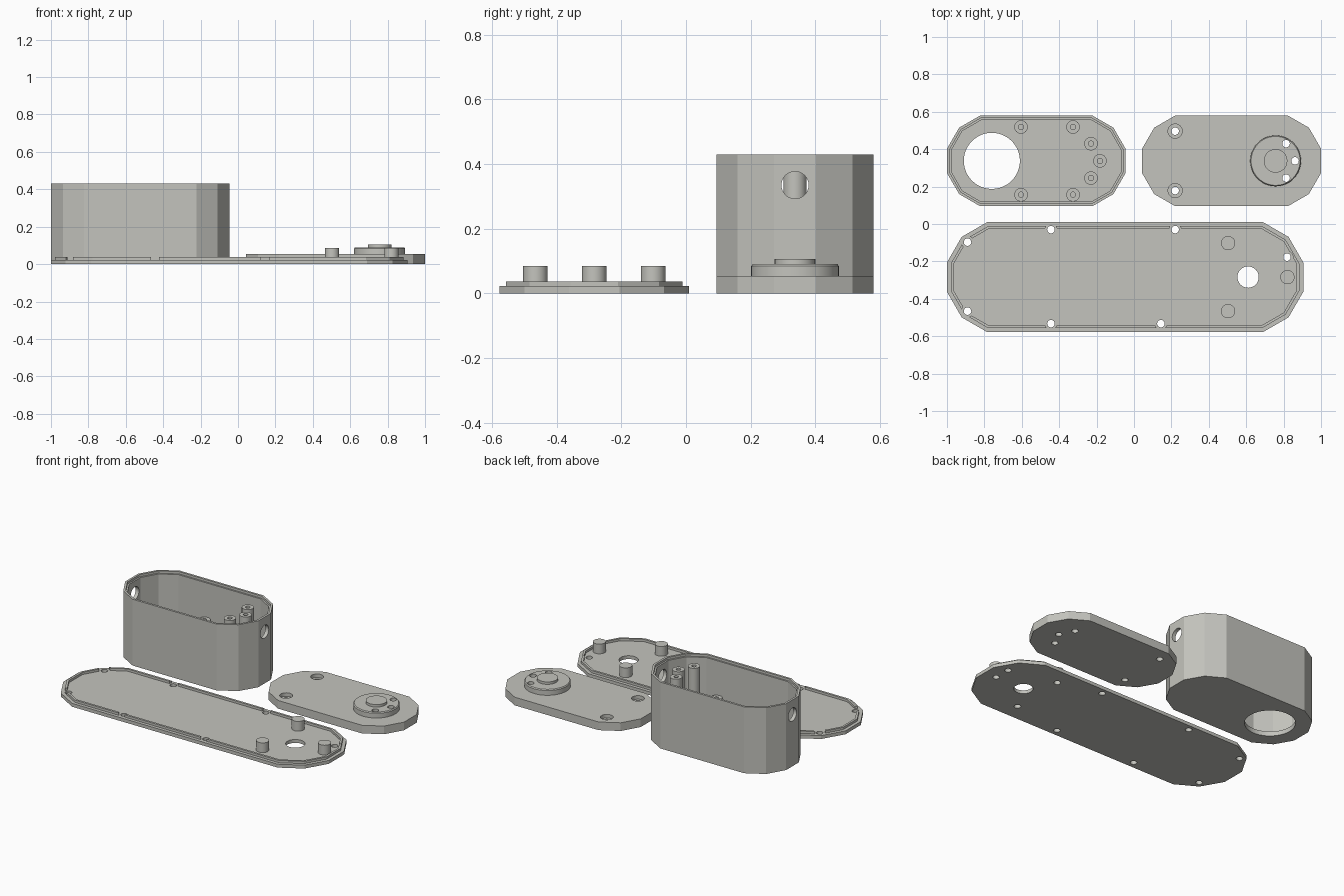
import bpy, bmesh, math
from mathutils import Matrix, Vector

if "Cube" in bpy.data.objects:
    bpy.data.objects.remove(bpy.data.objects["Cube"])

gray = bpy.data.materials.new("warm_gray")
gray.diffuse_color = (0.55, 0.55, 0.51, 1)
gray.use_nodes = True
gray.node_tree.nodes["Principled BSDF"].inputs["Base Color"].default_value = gray.diffuse_color

MID = 0.3375      # centre line of box and lid
LOW = -0.284      # centre line of long plate


def outline(x0, x1, yc, half, inset=0.0):
    """Rounded slot outline whose ends are half twelve-sided polygons."""
    r = (half - inset) / math.cos(math.radians(15))
    pts = []
    for cx, start in ((x1 - half, -75), (x0 + half, 105)):
        for k in range(6):
            a = math.radians(start + 30 * k)
            pts.append((cx + r * math.cos(a), yc + r * math.sin(a)))
    return pts


def prism(bm, pts, z0, z1):
    lo = [bm.verts.new((x, y, z0)) for x, y in pts]
    hi = [bm.verts.new((x, y, z1)) for x, y in pts]
    bm.faces.new(lo[::-1])
    bm.faces.new(hi)
    for i in range(len(pts)):
        j = (i + 1) % len(pts)
        bm.faces.new((lo[i], lo[j], hi[j], hi[i]))


def disc(bm, x, y, r, z0, z1, r_top=None, n=32):
    bmesh.ops.create_cone(bm, cap_ends=True, segments=n, radius1=r,
                          radius2=r if r_top is None else r_top, depth=z1 - z0,
                          matrix=Matrix.Translation((x, y, (z0 + z1) / 2)))


def make(name, build):
    bm = bmesh.new()
    build(bm)
    me = bpy.data.meshes.new(name)
    bm.to_mesh(me)
    bm.free()
    me.materials.append(gray)
    ob = bpy.data.objects.new(name, me)
    bpy.context.collection.objects.link(ob)
    return ob


def discs(spots, r, z0, z1):
    def build(bm):
        for x, y in spots:
            disc(bm, x, y, r, z0, z1)
    return build


def cut(ob, build):
    tool = make("cutter", build)
    mod = ob.modifiers.new("cut", 'BOOLEAN')
    mod.operation, mod.solver, mod.object = 'DIFFERENCE', 'EXACT', tool
    bpy.context.view_layer.objects.active = ob
    bpy.ops.object.modifier_apply(modifier=mod.name)
    bpy.data.objects.remove(tool)


# Open box: walls, rim rebate, floor opening and a port at each end
box_dims = (-1.0, -0.045, MID, 0.2425)
FLOOR = 0.03
box = make("box_shell", lambda bm: prism(bm, outline(*box_dims), 0, 0.43))
cut(box, lambda bm: prism(bm, outline(*box_dims, 0.024), FLOOR, 0.6))
cut(box, lambda bm: prism(bm, outline(*box_dims, 0.014), 0.415, 0.6))
cut(box, lambda bm: disc(bm, -0.76, MID, 0.15, -0.1, 0.1, n=48))
cut(box, lambda bm: bmesh.ops.create_cone(
    bm, cap_ends=True, segments=32, radius1=0.042, radius2=0.042, depth=2,
    matrix=Matrix.Translation((-0.5, MID, 0.335)) @ Matrix.Rotation(math.pi / 2, 4, 'Y')))

# Posts inside the box: three tall at one end, four short along the walls
tall = [(-0.23, MID + 0.092), (-0.182, MID), (-0.23, MID - 0.092)]
short = [(x, MID + s * 0.181) for x in (-0.604, -0.326) for s in (-1, 1)]
for name, spots, top in (("tall_posts", tall, 0.41), ("short_posts", short, 0.195)):
    posts = make(name, discs(spots, 0.036, FLOOR, top))
    cut(posts, discs(spots, 0.014, FLOOR + 0.01, 0.6))

# Lid with raised bevelled boss, screw holes and countersinks
lid_dims = (0.043, 1.0, MID, 0.2425)
lid = make("lid", lambda bm: prism(bm, outline(*lid_dims), 0, 0.053))
boss_holes = [(0.813, MID + 0.092), (0.861, MID), (0.813, MID - 0.092)]
lid_holes = [(0.22, MID + 0.159), (0.22, MID - 0.159)]
cut(lid, discs(boss_holes + lid_holes, 0.02, -0.1, 0.2))
cut(lid, discs(lid_holes, 0.038, 0.03, 0.2))


def build_boss(bm):
    rings = []
    for r, z in ((0.136, 0.053), (0.136, 0.084), (0.131, 0.09)):
        rings.append([bm.verts.new((0.757 + r * math.cos(a), MID + r * math.sin(a), z))
                      for a in (math.tau * k / 48 for k in range(48))])
    bm.faces.new(rings[0][::-1])
    bm.faces.new(rings[2])
    for lo, hi in zip(rings, rings[1:]):
        for i in range(48):
            j = (i + 1) % 48
            bm.faces.new((lo[i], lo[j], hi[j], hi[i]))


boss = make("lid_boss", build_boss)
cut(boss, discs(boss_holes, 0.02, -0.1, 0.2))
make("boss_cap", lambda bm: disc(bm, 0.757, MID, 0.063, 0.09, 0.106))

# Long plate with a round opening, screw holes and bored posts
plate_dims = (-1.0, 0.905, LOW, 0.294)
screws = [(-0.89, -0.097), (-0.89, -0.466), (-0.444, -0.03), (0.22, -0.03),
          (-0.444, -0.533), (0.144, -0.533), (0.818, -0.177)]
pegs = [(0.503, LOW + 0.182), (0.503, LOW - 0.182), (0.82, LOW)]
plate = make("long_plate", lambda bm: prism(bm, outline(*plate_dims), 0, 0.022))
cut(plate, discs(screws + pegs, 0.02, -0.1, 0.2))
cut(plate, lambda bm: disc(bm, 0.61, LOW, 0.057, -0.1, 0.2))
plate_posts = make("plate_posts", discs(pegs, 0.038, 0.022, 0.085))
cut(plate_posts, discs(pegs, 0.02, -0.1, 0.065))

# Thin raised lip around the plate, interrupted at each screw
lip = make("plate_lip", lambda bm: prism(bm, outline(*plate_dims, 0.021), 0.022, 0.037))
cut(lip, lambda bm: prism(bm, outline(*plate_dims, 0.035), -0.1, 0.2))
cut(lip, discs(screws, 0.032, -0.1, 0.2))

# Smooth the round parts, keep the wide facets flat
for ob in list(bpy.context.scene.objects):
    bpy.ops.object.select_all(action='DESELECT')
    ob.select_set(True)
    bpy.context.view_layer.objects.active = ob
    bpy.ops.object.shade_smooth_by_angle(angle=math.radians(20))
